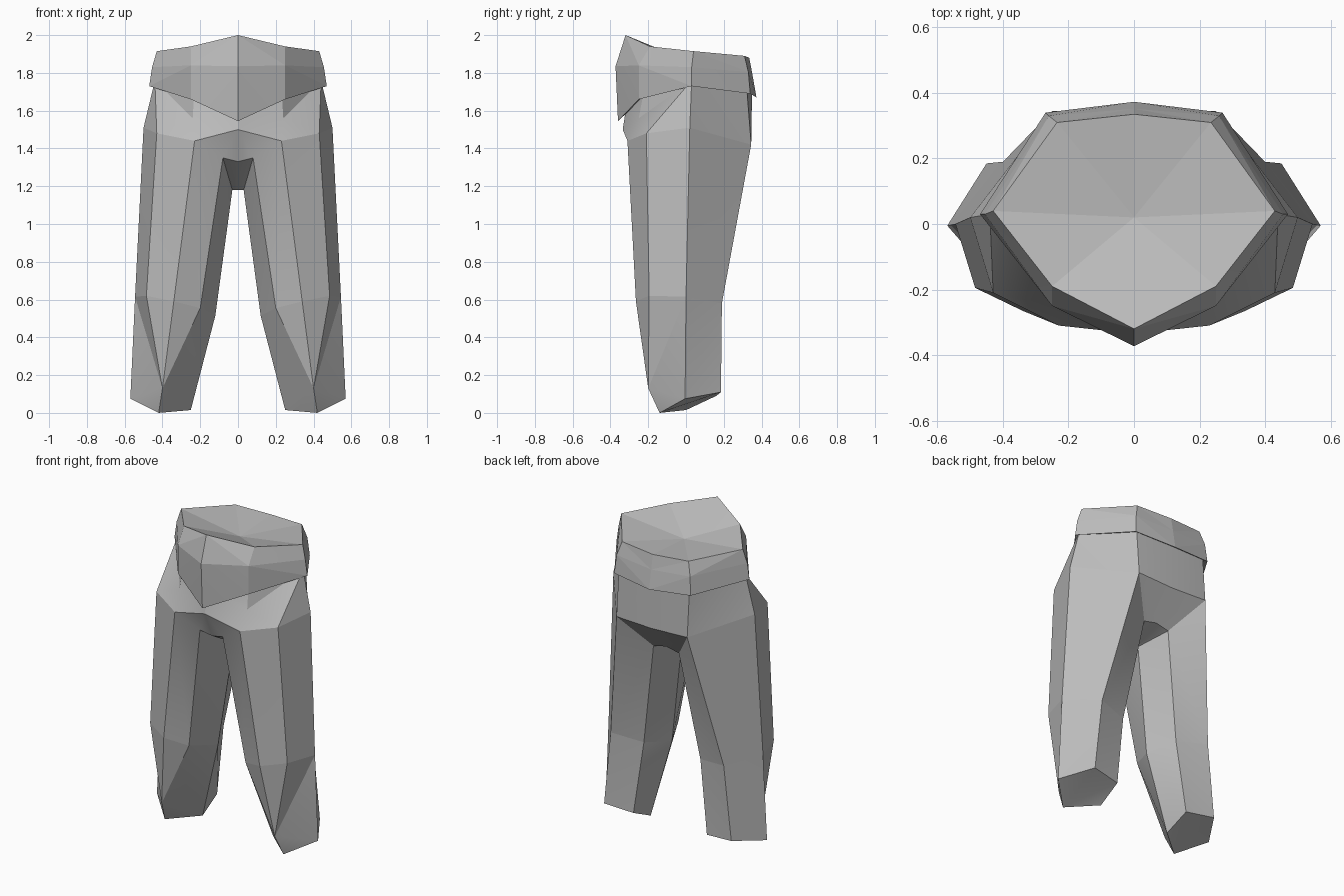
import bpy
import bmesh
from math import radians

cube = bpy.data.objects.get("Cube")
if cube:
    bpy.data.objects.remove(cube)

# Single cloth colour
cloth = bpy.data.materials.new("grey_cloth")
cloth.use_nodes = True
GREY = (0.5, 0.5, 0.5, 1)
cloth.diffuse_color = GREY
bsdf = next(n for n in cloth.node_tree.nodes if n.type == 'BSDF_PRINCIPLED')
bsdf.inputs["Base Color"].default_value = GREY
bsdf.inputs["Roughness"].default_value = 0.8


def finish(name, bm, angle):
    """Mirror the left half, weld it and shade it with crisp folds."""
    bmesh.ops.remove_doubles(bm, verts=bm.verts, dist=0.002)
    bmesh.ops.dissolve_degenerate(bm, edges=bm.edges, dist=0.001)
    geom = bm.verts[:] + bm.edges[:] + bm.faces[:]
    bmesh.ops.mirror(bm, geom=geom, axis='X', merge_dist=0.002)
    bmesh.ops.recalc_face_normals(bm, faces=bm.faces)
    mesh = bpy.data.meshes.new(name)
    bm.to_mesh(mesh)
    bm.free()
    mesh.materials.append(cloth)
    obj = bpy.data.objects.new(name, mesh)
    bpy.context.collection.objects.link(obj)
    bpy.ops.object.select_all(action='DESELECT')
    obj.select_set(True)
    bpy.context.view_layer.objects.active = obj
    bpy.ops.object.shade_smooth_by_angle(angle=radians(angle))


def ring(bm, points):
    return [bm.verts.new(p) for p in points]


def loft(bm, a, b, closed=False):
    """Join two rings with triangles, so the folds run one way."""
    for i in range(len(a) if closed else len(a) - 1):
        j = (i + 1) % len(a)
        bm.faces.new((a[i], a[j], b[i]))
        bm.faces.new((a[j], b[j], b[i]))


def fan(bm, loop, tip):
    for a, b in zip(loop, loop[1:]):
        bm.faces.new((a, b, tip))


def crease(bm, loop):
    """Keep the seam along a ring sharp."""
    for a, b in zip(loop, loop[1:]):
        edge = bm.edges.get((a, b))
        if edge:
            edge.smooth = False


# Pelvis and legs: leg rings run front, outer front, outer, back,
# inner back, inner, inner front
bm = bmesh.new()
thigh = ring(bm, [(.23, -.31, 1.44), (.43, -.21, 1.48), (.5, .02, 1.51),
                  (.25, .345, 1.42), (.09, .2, 1.22), (.03, 0, 1.18),
                  (.08, -.27, 1.35)])
knee = ring(bm, [(.34, -.265, .59), (.485, -.195, .62), (.545, 0, .615),
                 (.4, .19, .58), (.2, .14, .55), (.12, -.03, .515),
                 (.2, -.21, .555)])
shin = (.4, -.2, .13)
cuff = ring(bm, [shin, shin, (.57, -.005, .075), (.45, .185, .11),
                 (.26, .16, .09), (.25, 0, .015), shin])
loft(bm, thigh, knee, True)
loft(bm, knee, cuff, True)
fan(bm, cuff[1:], bm.verts.new((.42, -.14, 0)))

# Crotch seam, from the fly to the seat
fly, front_seam, low_seam, back_seam, seat = ring(
    bm, [(0, -.335, 1.5), (0, -.26, 1.33), (0, 0, 1.18), (0, .2, 1.24),
         (0, .345, 1.41)])
f, of, o, b, ib, i, inf = thigh
for quad in ((fly, f, inf, front_seam), (front_seam, inf, i, low_seam),
             (low_seam, i, ib, back_seam), (back_seam, ib, b, seat)):
    bm.faces.new(quad)

# Hips rising under the belt, with a fold sunk in beside the fly
hip = ring(bm, [(0, -.31, 1.66), (.23, -.22, 1.72), (.44, .03, 1.76),
                (.25, .32, 1.74), (0, .35, 1.72)])
fold = bm.verts.new((.24, -.25, 1.56))
fan(bm, [hip[1], hip[0], fly, f, of, hip[2], hip[1]], fold)
bm.faces.new((of, o, hip[2]))
bm.faces.new((o, b, hip[2]))
bm.faces.new((b, hip[3], hip[2]))
bm.faces.new((b, seat, hip[4], hip[3]))
fan(bm, hip, bm.verts.new((0, .02, 1.75)))
crease(bm, knee + knee[:1])
crease(bm, [fly] + thigh[:4] + [seat])
finish("trouser_legs", bm, 24)

# Waistband: rolled lip dipping to a point in front, with a dished cap
bm = bmesh.new()
rings = [ring(bm, pts) for pts in (
    [(0, -.3, 1.6), (.22, -.2, 1.7), (.42, .03, 1.75), (.24, .31, 1.71),
     (0, .34, 1.69)],
    [(0, -.36, 1.545), (.25, -.25, 1.66), (.47, .03, 1.73),
     (.27, .34, 1.69), (0, .373, 1.67)],
    [(0, -.373, 1.835), (.25, -.25, 1.84), (.455, .03, 1.83),
     (.26, .33, 1.805), (0, .352, 1.79)],
    [(0, -.32, 2), (.25, -.19, 1.94), (.43, .04, 1.915),
     (.235, .31, 1.89), (0, .335, 1.88)])]
for lower, upper in zip(rings, rings[1:]):
    loft(bm, lower, upper)
    crease(bm, upper)
fan(bm, rings[-1], bm.verts.new((0, .02, 1.86)))
fan(bm, rings[0], bm.verts.new((0, .02, 1.7)))
finish("waistband", bm, 3)
